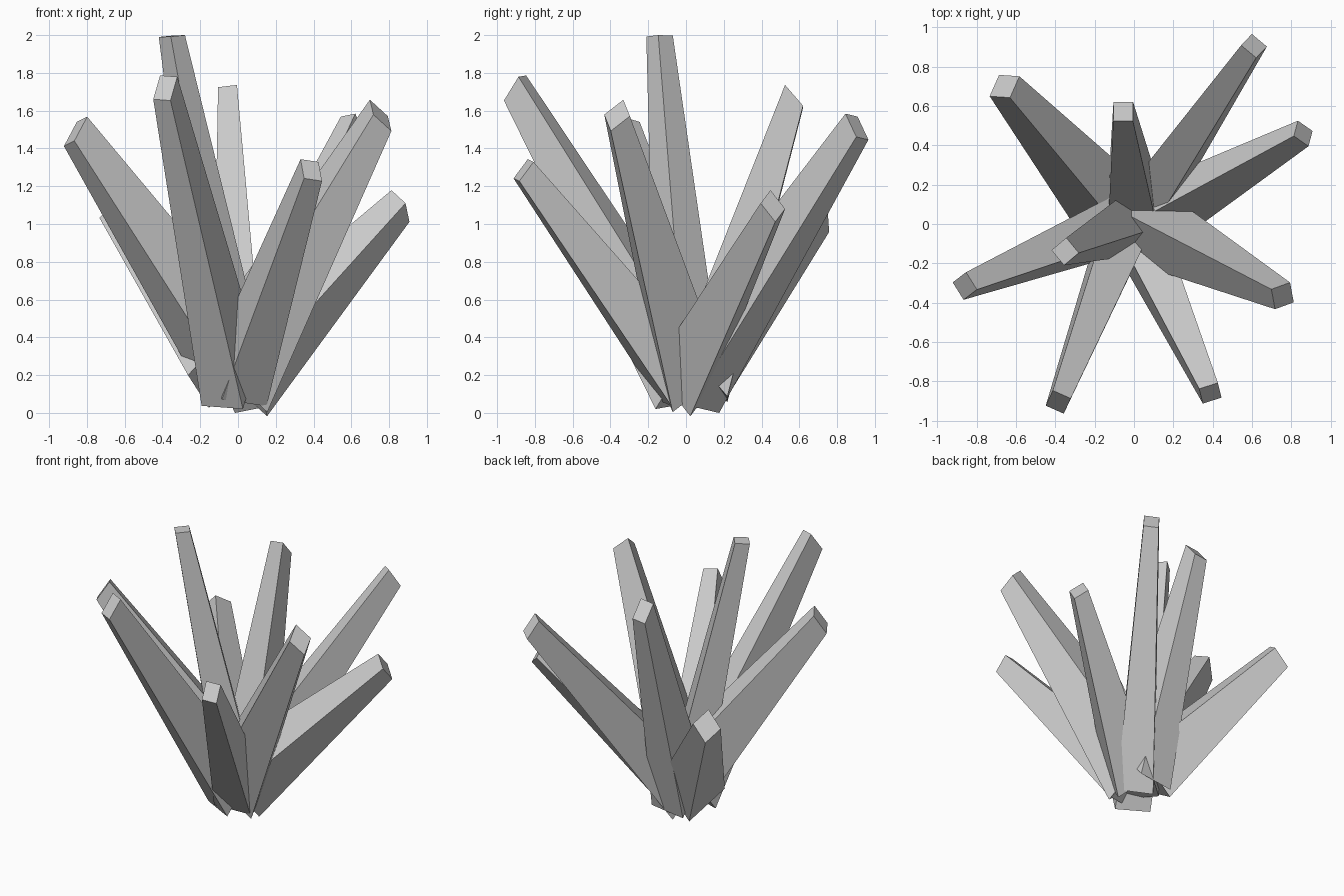
import bpy, bmesh
from math import radians, cos, sin
from mathutils import Vector

if "Cube" in bpy.data.objects:
    bpy.data.objects.remove(bpy.data.objects["Cube"])


def crystal(name, base, tip, angle, base_edge, tip_edge, cut):
    """Tapered square prism; angle is the plan direction of one cap edge,
    cut steepens both end caps."""
    base, tip = Vector(base), Vector(tip)
    axis = (tip - base).normalized()
    cx, cy = cos(radians(angle)), sin(radians(angle))
    u = Vector((cx, cy, -(axis.x * cx + axis.y * cy) / axis.z)).normalized()
    v = axis.cross(u)
    u.z *= cut
    v.z *= cut
    bm = bmesh.new()
    rings = []
    for centre, edge in ((base, base_edge), (tip, tip_edge)):
        rings.append([bm.verts.new(centre + (u * a + v * b) * edge / 2)
                      for a, b in ((-1, -1), (1, -1), (1, 1), (-1, 1))])
    low, high = rings
    bm.faces.new(low[::-1])
    bm.faces.new(high)
    for i in range(4):
        j = (i + 1) % 4
        bm.faces.new((low[i], low[j], high[j], high[i]))
    mesh = bpy.data.meshes.new(name)
    bm.to_mesh(mesh)
    bm.free()
    bpy.context.collection.objects.link(bpy.data.objects.new(name, mesh))


# Cluster of shards: base centre, tip centre, edge direction, base and tip widths, cap cut
shards = {
    "tall_crystal": ((0, .02, .12), (-.35, -.14, 1.995), 40, .26, .10, .4),
    "back_right_crystal": ((.01, .03, .165), (.61, .905, 1.515), 140, .24, .10, 2),
    "right_low_crystal": ((.03, -.01, .20), (.86, .46, 1.095), 145, .26, .10, 1.65),
    "right_crystal": ((0, .02, .23), (.755, -.365, 1.575), 20, .30, .11, 2),
    "front_right_crystal": ((.01, -.02, .18), (.388, -.86, 1.285), 18, .25, .10, 1.6),
    "front_left_crystal": ((-.04, -.02, .18), (-.385, -.905, 1.72), -24, .24, .10, 2.4),
    "left_crystal": ((-.12, -.015, .41), (-.86, -.315, 1.49), -58, .24, .105, 2.1),
    "back_left_crystal": ((-.09, .05, .24), (-.658, .70, 1.05), -4, .30, .13, 1.4),
    "back_crystal": ((-.005, .10, .21), (-.055, .572, 1.675), 0, .25, .10, 3.6),
}
for name, spec in shards.items():
    crystal(name, *spec)
